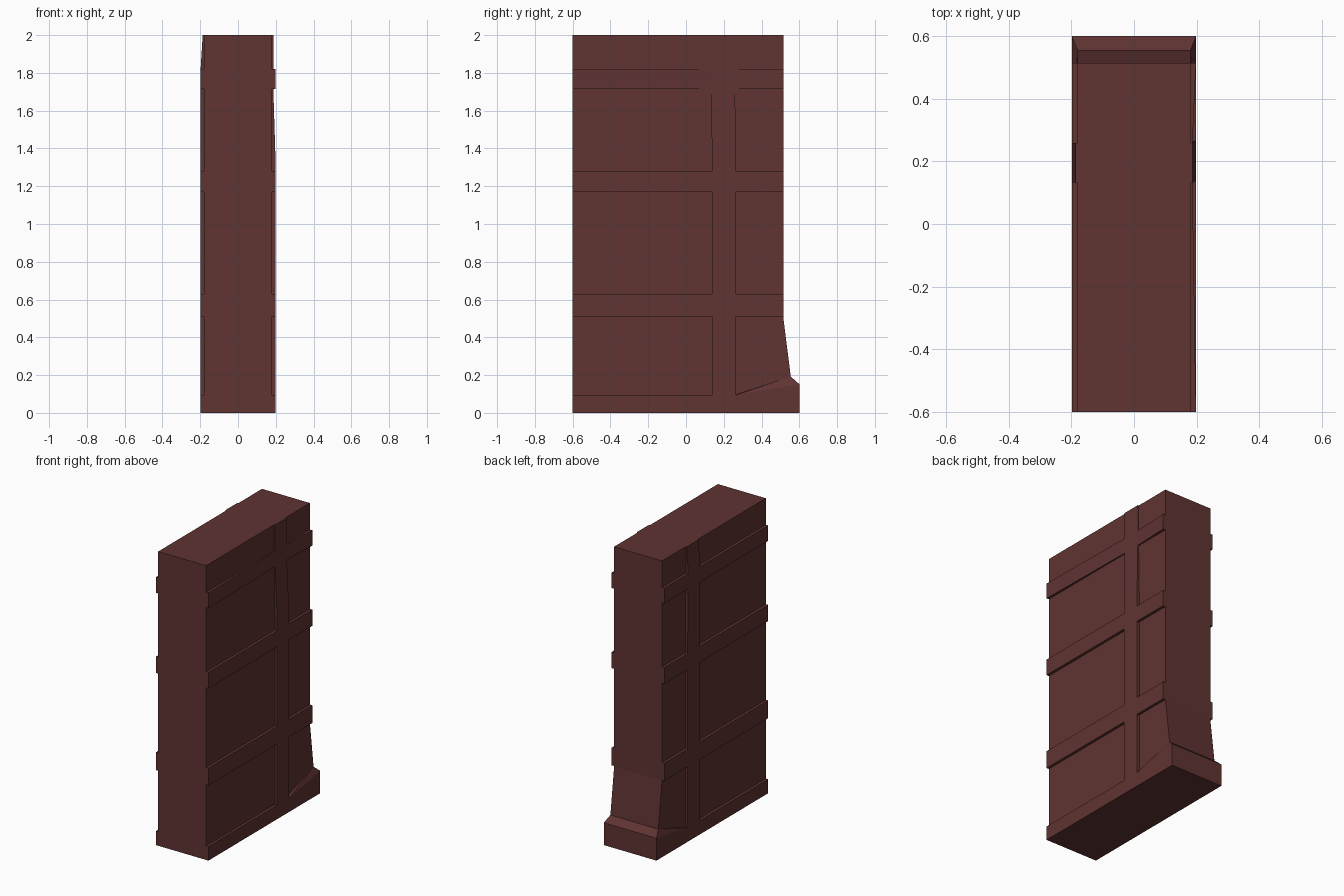
import bpy, bmesh

if "Cube" in bpy.data.objects:
    bpy.data.objects.remove(bpy.data.objects["Cube"])

mat = bpy.data.materials.new("dark_red_brown")
mat.diffuse_color = (0.115, 0.033, 0.032, 1)
mat.use_nodes = True
mat.node_tree.nodes["Principled BSDF"].inputs["Base Color"].default_value = mat.diffuse_color

CORE, PROUD = 0.18, 0.198          # half widths of panels and raised bands


def finish(name, bm):
    bmesh.ops.recalc_face_normals(bm, faces=bm.faces)
    mesh = bpy.data.meshes.new(name)
    bm.to_mesh(mesh)
    bm.free()
    mesh.materials.append(mat)
    obj = bpy.data.objects.new(name, mesh)
    bpy.context.collection.objects.link(obj)
    return obj


# Main slab: side profile (y, z) extruded across x, with the flared back base
profile = [(-0.6, 0), (0.265, 0), (0.265, 0.05), (0.555, 0.05), (0.555, 0.19),
           (0.515, 0.505), (0.515, 2), (-0.6, 2)]
bm = bmesh.new()
side = bm.faces.new([bm.verts.new((-CORE, y, z)) for y, z in profile])
out = bmesh.ops.extrude_face_region(bm, geom=[side], use_keep_orig=True)
bmesh.ops.translate(bm, vec=(2 * CORE, 0, 0),
                    verts=[v for v in out["geom"] if isinstance(v, bmesh.types.BMVert)])
finish("slab", bm)

# Back foot: wide block with sloped shoulders
bm = bmesh.new()
for s in (-1, 1):
    for y, z in [(0.265, 0), (0.6, 0), (0.265, 0.095), (0.6, 0.152)]:
        bm.verts.new((s * PROUD, y, z))
    for y, z in [(0.265, 0.097), (0.555, 0.192)]:
        bm.verts.new((s * CORE, y, z))
bmesh.ops.convex_hull(bm, input=bm.verts[:])
finish("back_foot", bm)

# Raised band lattice on each side: crossing strips with shared corners
YS = [-0.6, 0.138, 0.265, 0.515]
ZS = [0, 0.095, 0.51, 0.63, 1.17, 1.28, 1.36, 1.715, 1.82, 2]
BAND_ROWS = {0, 2, 4, 7}


def band_depth(s, i, z):
    """The upright sinks towards the panels near its top."""
    worn_from = 1.7 if s > 0 else 1.9
    return 0.187 if i in (1, 2) and z > worn_from else PROUD


def side_bands(name, s):
    bm = bmesh.new()
    grid = [[bm.verts.new((s * band_depth(s, i, z),
                           y - (0.006 if i in (1, 2) and z > 1.7 else 0), z))
             for i, y in enumerate(YS)] for z in ZS]
    for r in range(len(ZS) - 1):
        for c in range(3):
            if c == 1 or (r in BAND_ROWS and not (r == 0 and c == 2)):
                bm.faces.new((grid[r][c], grid[r][c + 1],
                              grid[r + 1][c + 1], grid[r + 1][c]))
    bmesh.ops.delete(bm, geom=[v for v in bm.verts if not v.link_faces], context="VERTS")
    # Walls from the outline of the lattice back to the panel surface
    rim = [e for e in bm.edges if e.is_boundary]
    out = bmesh.ops.extrude_edge_only(bm, edges=rim)
    for v in out["geom"]:
        if isinstance(v, bmesh.types.BMVert):
            v.co.x = s * CORE
    obj = finish(name, bm)
    # Keep the open relief facing outwards
    big = max(obj.data.polygons, key=lambda p: p.area * abs(p.normal.x))
    if big.normal.x * s < 0:
        obj.data.flip_normals()


side_bands("left_bands", -1)
side_bands("right_bands", 1)
